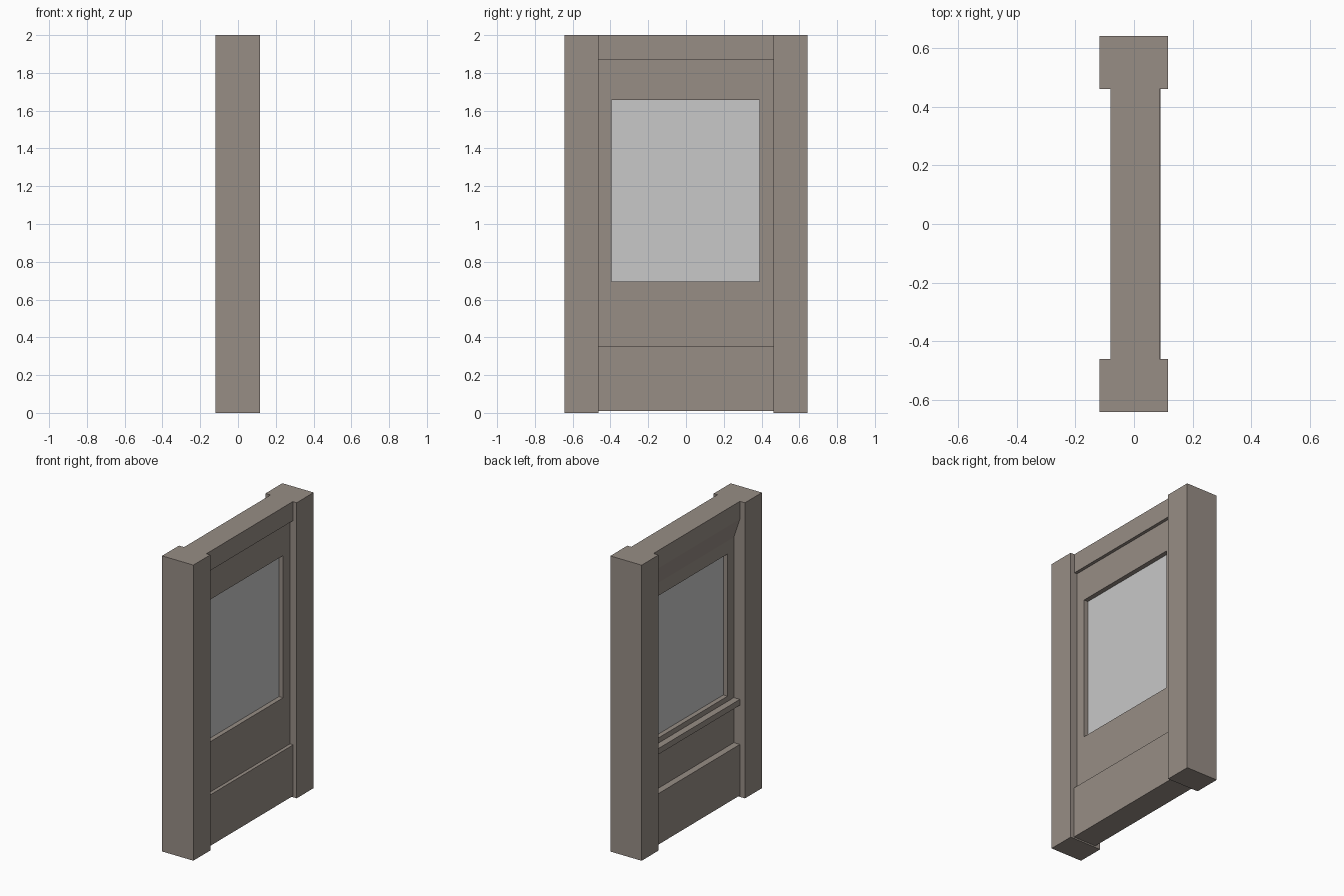
import bpy, bmesh

if "Cube" in bpy.data.objects:
    bpy.data.objects.remove(bpy.data.objects["Cube"])


def material(name, rgb):
    m = bpy.data.materials.new(name)
    m.diffuse_color = (*rgb, 1)
    m.use_nodes = True
    m.node_tree.nodes["Principled BSDF"].inputs["Base Color"].default_value = m.diffuse_color
    return m


STONE = material("warm_grey_wall", (0.31, 0.267, 0.235))
GLASS = material("light_grey_glass", (0.58, 0.58, 0.58))


def extrude_profile(name, profile, y0, y1, mat):
    """Extrude an (x, z) outline along y."""
    bm = bmesh.new()
    face = bm.faces.new([bm.verts.new((x, y0, z)) for x, z in profile])
    ext = bmesh.ops.extrude_face_region(bm, geom=[face])
    verts = [v for v in ext["geom"] if isinstance(v, bmesh.types.BMVert)]
    bmesh.ops.translate(bm, verts=verts, vec=(0, y1 - y0, 0))
    bmesh.ops.recalc_face_normals(bm, faces=bm.faces)
    me = bpy.data.meshes.new(name)
    bm.to_mesh(me)
    bm.free()
    me.materials.append(mat)
    ob = bpy.data.objects.new(name, me)
    bpy.context.collection.objects.link(ob)
    return ob


def box(name, x0, x1, y0, y1, z0, z1, mat):
    return extrude_profile(name, [(x0, z0), (x1, z0), (x1, z1), (x0, z1)], y0, y1, mat)


W = 0.462                # half width between the pillars
XI, XO = -0.035, 0.066   # recessed wall faces
BI, BO = -0.08, 0.09     # raised band faces
WY0, WY1, WZ0, WZ1 = -0.395, 0.388, 0.695, 1.657  # window opening

# end pillars
box("pillar_front", -0.118, 0.116, -0.643, -W, 0, 2, STONE)
box("pillar_back", -0.118, 0.116, W, 0.643, 0, 2, STONE)

# lower wall with base band on both sides and sill ledge on the inner side
extrude_profile("lower_wall", [
    (BI, 0.01), (BO, 0.01), (BO, 0.355), (XO, 0.355), (XO, WZ0), (XI, WZ0),
    (XI, 0.66), (BI, 0.66), (BI, 0.62), (XI, 0.62), (XI, 0.355), (BI, 0.355),
], -W, W, STONE)

# upper wall: stepped band outside, sloped header inside
extrude_profile("upper_wall", [
    (XI, WZ1), (XO, WZ1), (XO, 1.87), (BO - 0.003, 1.87), (BO - 0.003, 2),
    (BI, 2), (BI, 1.88), (XI, 1.745),
], -W, W, STONE)

# wall strips beside the window
box("window_stile_front", XI, XO, -W, WY0, WZ0, WZ1, STONE)
box("window_stile_back", XI, XO, WY1, W, WZ0, WZ1, STONE)

# glass pane
box("window_glass", -0.003, 0.035, WY0, WY1, WZ0, WZ1, GLASS)
